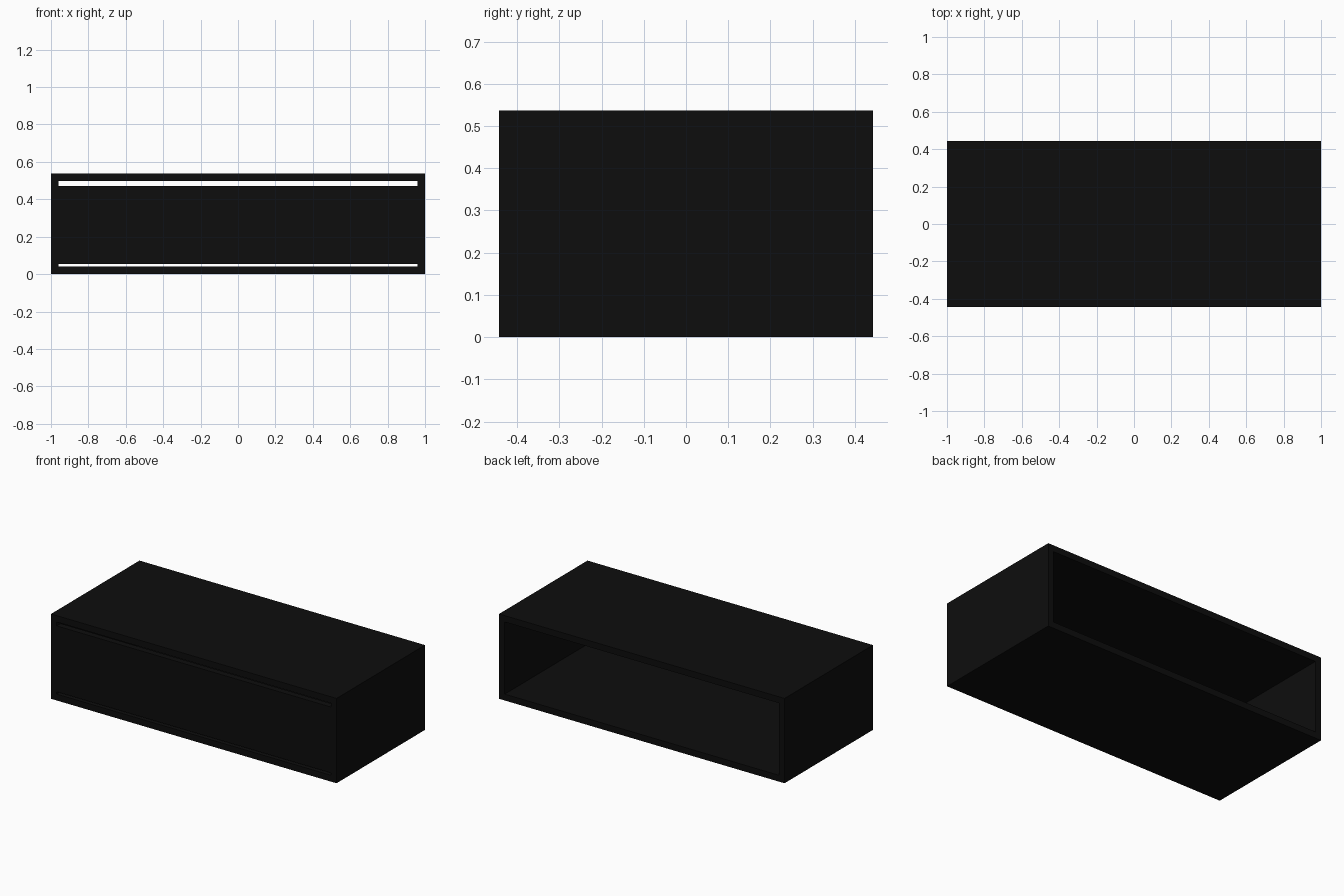
import bpy

if "Cube" in bpy.data.objects:
    bpy.data.objects.remove(bpy.data.objects["Cube"])

W, D, H, T = 2.0, 0.885, 0.537, 0.04   # overall size and board thickness

black = bpy.data.materials.new("black_finish")
black.diffuse_color = (0.004, 0.004, 0.004, 1)
black.use_nodes = True
black.node_tree.nodes["Principled BSDF"].inputs["Base Color"].default_value = black.diffuse_color


def board(name, lo, hi):
    """Axis-aligned board between two corners."""
    bpy.ops.mesh.primitive_cube_add(size=1, location=[(a + b) / 2 for a, b in zip(lo, hi)])
    ob = bpy.context.object
    ob.name = name
    ob.scale = [b - a for a, b in zip(lo, hi)]
    bpy.ops.object.transform_apply(location=False, rotation=False, scale=True)
    ob.data.materials.append(black)
    return ob


x, y = W / 2, D / 2

# Cabinet carcass, open at the back
board("top_board", (-x, -y, H - T), (x, y, H))
board("bottom_board", (-x, -y, 0), (x, y, T))
for side, s in (("left", -1), ("right", 1)):
    a, b = sorted((s * x, s * (x - T)))
    board(side + "_side", (a, -y, T), (b, y, H - T))

# Front flap, with a grip slot above and a thin gap below
board("front_flap", (-x + T, -y, 0.055), (x - T, -y + T, 0.472))
